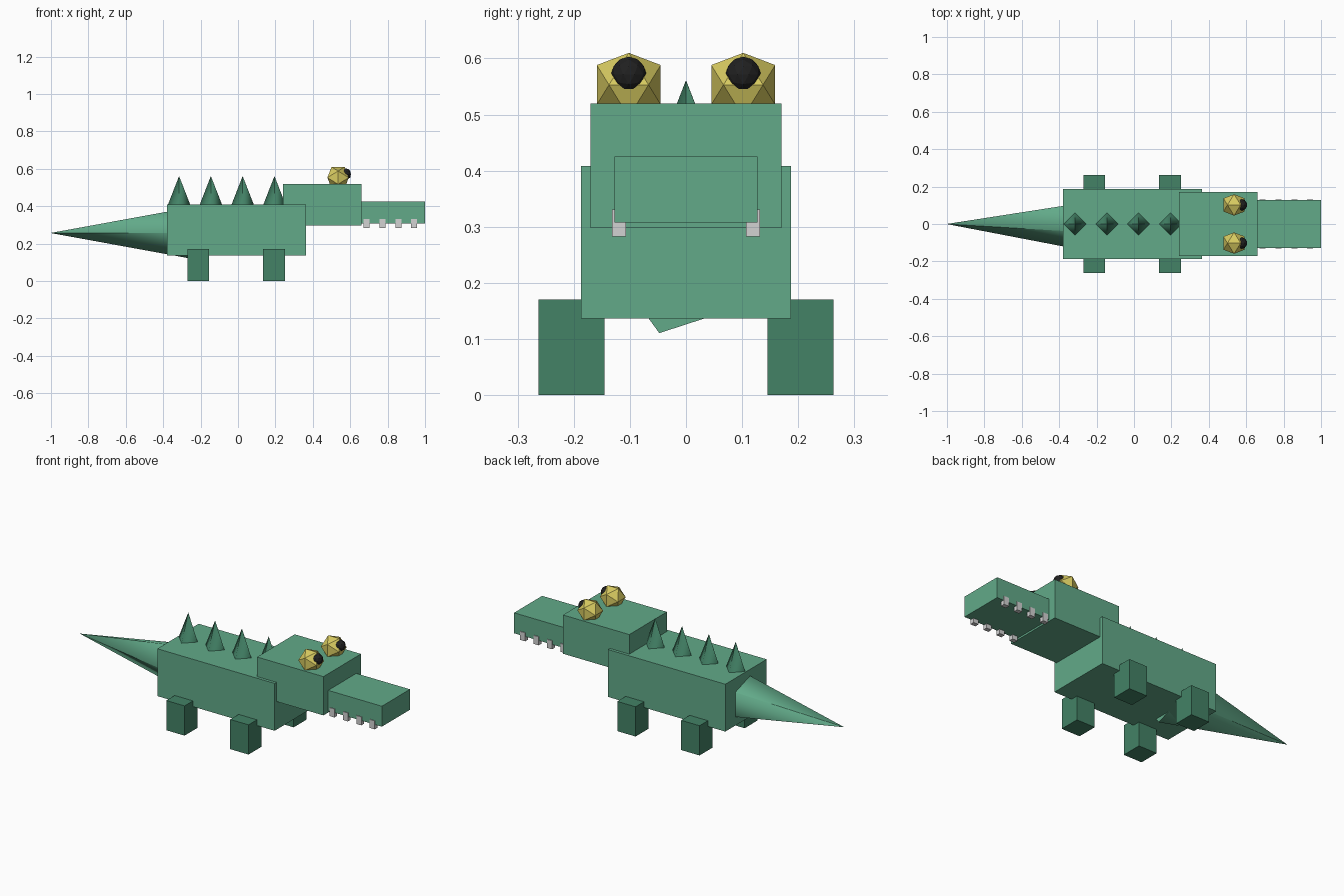
import bpy, bmesh, math
from mathutils import Matrix, Vector

default = bpy.data.objects.get("Cube")
if default:
    bpy.data.objects.remove(default, do_unlink=True)


def material(name, rgb):
    mat = bpy.data.materials.new(name)
    mat.use_nodes = True
    mat.diffuse_color = (*rgb, 1)
    mat.node_tree.nodes["Principled BSDF"].inputs["Base Color"].default_value = (*rgb, 1)
    return mat


GREEN = material("light green", (0.122, 0.40, 0.25))
DARK = material("dark green", (0.056, 0.223, 0.133))
YELLOW = material("eye yellow", (0.69, 0.60, 0.12))
BLACK = material("pupil black", (0.015, 0.015, 0.015))
WHITE = material("tooth white", (0.65, 0.65, 0.65))


def finish(name, bm, mat):
    bmesh.ops.recalc_face_normals(bm, faces=bm.faces)
    mesh = bpy.data.meshes.new(name)
    bm.to_mesh(mesh)
    bm.free()
    mesh.materials.append(mat)
    obj = bpy.data.objects.new(name, mesh)
    bpy.context.collection.objects.link(obj)
    return obj


def box(name, low, high, mat):
    low, high = Vector(low), Vector(high)
    bm = bmesh.new()
    bmesh.ops.create_cube(bm, size=1, matrix=Matrix.Translation((low + high) / 2)
                          @ Matrix.Diagonal((*(high - low), 1)))
    return finish(name, bm, mat)


def cone(name, sides, radius, height, matrix, mat):
    """Smooth-sided cone standing on the origin, with sharp rims."""
    bm = bmesh.new()
    bmesh.ops.create_cone(bm, cap_ends=True, segments=sides, radius1=radius, radius2=0.0005,
                          depth=height, matrix=Matrix.Translation((0, 0, height / 2)))
    for face in bm.faces:
        face.smooth = abs(face.normal.z) < 0.9
    for edge in bm.edges:
        if abs(edge.verts[0].co.z - edge.verts[1].co.z) < height / 2:
            edge.smooth = False
    # Turn the first corner onto +x before placing
    first = max((v.co for v in bm.verts if v.co.z < height / 2), key=lambda c: c.x)
    turn = Matrix.Rotation(-math.atan2(first.y, first.x), 4, "Z")
    bm.transform(matrix @ turn)
    return finish(name, bm, mat)


def icosahedron(name, centre, radius, mat):
    t = (1 + math.sqrt(5)) / 2
    k = radius / math.sqrt(1 + t * t)
    bm = bmesh.new()
    for a in (-1, 1):
        for b in (-t, t):
            for co in ((a, 0, b), (0, b, a), (b, a, 0)):
                bm.verts.new(Vector(centre) + k * Vector(co))
    bmesh.ops.convex_hull(bm, input=bm.verts)
    return finish(name, bm, mat)


# Trunk, head and snout
box("body", (-0.38, -0.187, 0.137), (0.363, 0.187, 0.408), GREEN)
box("head", (0.24, -0.17, 0.298), (0.66, 0.17, 0.52), GREEN)
box("snout", (0.62, -0.127, 0.308), (1.0, 0.127, 0.425), GREEN)

# Five-sided tail pointing backwards, with one corner towards -y
tail_axes = Matrix(((0, 0, -1, 0), (-1, 0, 0, 0), (0, 1, 0, 0), (0, 0, 0, 1)))
cone("tail", 5, 0.154, 0.80, Matrix.Translation((-0.20, 0, 0.257)) @ tail_axes, GREEN)

# Four-sided spikes along the back
for i in range(4):
    place = Matrix.Translation((-0.315 + 0.17 * i, 0, 0.405))
    cone(f"back_spike_{i + 1}", 4, 0.061, 0.155, place, DARK)

# Paired parts
for side, s in (("left", 1), ("right", -1)):
    for end, x in (("front", 0.193), ("back", -0.212)):
        y = s * 0.204
        box(f"{end}_{side}_leg", (x - 0.058, y - 0.059, 0), (x + 0.058, y + 0.059, 0.17), DARK)

    icosahedron(f"{side}_eye", (0.535, s * 0.102, 0.553), 0.067, YELLOW)
    bm = bmesh.new()
    bmesh.ops.create_icosphere(bm, subdivisions=2, radius=0.032,
                               matrix=Matrix.Translation((0.573, s * 0.102, 0.571)))
    finish(f"{side}_pupil", bm, BLACK)

    for i in range(4):
        x, y = 0.687 + 0.085 * i, s * 0.119
        box(f"{side}_tooth_{i + 1}", (x - 0.016, y - 0.0125, 0.283),
            (x + 0.016, y + 0.0125, 0.331), WHITE)
